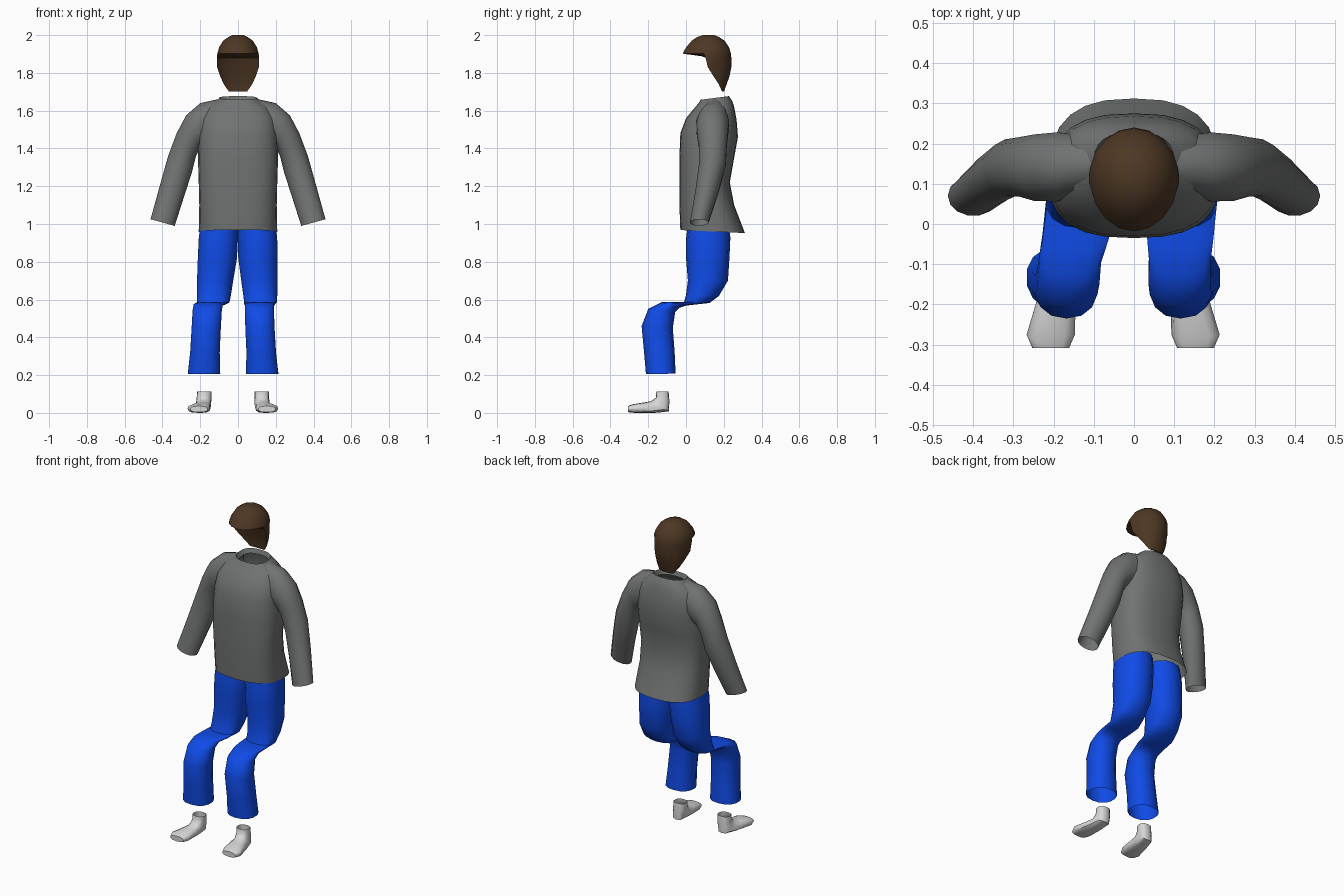
import bpy, bmesh, math
from mathutils import Vector


def material(name, rgb):
    m = bpy.data.materials.new(name)
    m.diffuse_color = (*rgb, 1)
    return m


BROWN = material("hair_brown", (0.075, 0.038, 0.017))
GREY = material("sweater_grey", (0.165, 0.172, 0.17))
BLUE = material("denim_blue", (0.005, 0.07, 0.8))
WHITE = material("shoe_white", (0.68, 0.68, 0.68))


def signed_pow(v, p):
    return math.copysign(abs(v) ** p, v)


def oval(a, b, axis, half, n, p=1.0):
    """Rounded ring running through a and b, widened by half along axis."""
    a, b, axis = Vector(a), Vector(b), Vector(axis)
    pts = []
    for i in range(n):
        t = 2 * math.pi * i / n
        pts.append((a + b) / 2 + (a - b) / 2 * signed_pow(math.cos(t), p)
                   + axis * half * signed_pow(math.sin(t), p))
    return pts


def loft(name, rings, mat, cap_start=False, cap_end=False, angle=50):
    bm = bmesh.new()
    rows = [[bm.verts.new(c) for c in r] for r in rings]
    n = len(rows[0])
    for r, s in zip(rows, rows[1:]):
        for i in range(n):
            j = (i + 1) % n
            bm.faces.new((r[i], r[j], s[j], s[i]))
    if cap_start:
        bm.faces.new(rows[0])
    if cap_end:
        bm.faces.new(rows[-1])
    bmesh.ops.recalc_face_normals(bm, faces=bm.faces)
    # open shells: make sure the outside faces out at the widest point
    bm.faces.ensure_lookup_table()
    mid = sum((v.co for v in rows[1]), Vector()) / n
    f = bm.faces[n]
    if f.normal.dot(f.calc_center_median() - mid) < 0:
        bmesh.ops.reverse_faces(bm, faces=bm.faces)
    me = bpy.data.meshes.new(name)
    bm.to_mesh(me)
    bm.free()
    me.materials.append(mat)
    ob = bpy.data.objects.new(name, me)
    bpy.context.collection.objects.link(ob)
    bpy.ops.object.select_all(action='DESELECT')
    ob.select_set(True)
    bpy.context.view_layer.objects.active = ob
    bpy.ops.object.shade_smooth_by_angle(angle=math.radians(angle))
    return ob


X, Y = (1, 0, 0), (0, 1, 0)

# sweater body, hem to folded collar: front (y, z), back (y, z), half width
body = [
    ((-.03, .968), (.312, .952), .208),
    ((-.035, 1.10), (.255, 1.10), .205),
    ((-.035, 1.22), (.232, 1.22), .208),
    ((-.035, 1.35), (.255, 1.35), .212),
    ((-.03, 1.48), (.275, 1.46), .208),
    ((0, 1.56), (.268, 1.55), .198),
    ((.05, 1.62), (.255, 1.62), .165),
    ((.07, 1.645), (.245, 1.65), .12),
    ((.078, 1.658), (.228, 1.677), .10),
    ((.088, 1.63), (.218, 1.65), .085),
]
loft("sweater_body", [oval((0, *f), (0, *b), X, w, 24, .78) for f, b, w in body],
     GREY)

# sleeves: outer (x, z), inner (x, z), y centre, half depth
sleeve = [
    ((.10, 1.662), (.12, 1.44), .150, .07),
    ((.20, 1.64), (.18, 1.41), .142, .088),
    ((.275, 1.575), (.203, 1.40), .140, .085),
    ((.325, 1.48), (.222, 1.36), .142, .076),
    ((.37, 1.36), (.245, 1.27), .140, .072),
    ((.412, 1.21), (.287, 1.14), .112, .063),
    ((.463, 1.025), (.335, .99), .070, .050),
]
for side, s in (("right", 1), ("left", -1)):
    loft(side + "_sleeve",
         [oval((s * o[0], y, o[1]), (s * i[0], y, i[1]), Y, d, 14)
          for o, i, y, d in sleeve], GREY)

# trouser legs, waist to hem:
# front (y, z), back (y, z), x centre, sideways shift, half width
leg = [
    ((.01, 1.0), (.225, 1.0), .100, 0, .100),
    ((0, .92), (.235, .93), .104, 0, .106),
    ((0, .82), (.230, .82), .107, -.002, .106),
    ((.01, .70), (.222, .70), .117, -.004, .098),
    ((0, .625), (.175, .62), .123, -.005, .092),
    ((-.01, .588), (.125, .582), .125, -.006, .088),
    ((-.06, .588), (.0, .568), .130, -.015, .084),
    ((-.13, .586), (-.035, .557), .136, -.022, .078),
    ((-.20, .55), (-.057, .535), .138, -.025, .079),
    ((-.235, .46), (-.07, .45), .142, -.026, .079),
    ((-.222, .32), (-.06, .32), .149, -.026, .080),
    ((-.212, .205), (-.055, .208), .154, -.026, .088),
]
# shoes, ankle to toe, same layout
shoe = [
    ((-.157, .112), (-.092, .112), .152, -.027, .038),
    ((-.160, .080), (-.088, .065), .153, -.027, .039),
    ((-.185, .062), (-.090, .008), .157, -.027, .041),
    ((-.225, .055), (-.165, .000), .167, -.027, .049),
    ((-.280, .046), (-.270, .000), .180, -.027, .060),
    ((-.308, .036), (-.308, .004), .180, -.027, .046),
]
for side, s in (("right", 1), ("left", -1)):
    loft(side + "_trouser_leg",
         [oval((s * c + d, *f), (s * c + d, *b), X, w, 14, .88)
          for f, b, c, d, w in leg], BLUE)
    loft(side + "_shoe",
         [oval((s * c + d, *f), (s * c + d, *b), X, w, 12, .75)
          for f, b, c, d, w in shoe], WHITE, cap_end=True)

# hair, crown to nape: z, y centre, front depth, back depth, half width
# negative front depths hollow out the face opening
hair = [
    (2.0, .12, .03, .03, .03),
    (1.99, .12, .06, .055, .052),
    (1.97, .12, .09, .085, .08),
    (1.935, .12, .12, .108, .102),
    (1.902, .12, .138, .118, .111),
    (1.88, .095, -.05, .145, .114),
    (1.83, .105, -.06, .135, .112),
    (1.78, .14, -.04, .09, .095),
    (1.74, .17, -.02, .045, .076),
    (1.702, .19, -.003, .012, .05),
]
rings = []
for z, c, f, b, w in hair:
    ring = []
    for i in range(18):
        t = 2 * math.pi * i / 18
        k = math.cos(t)
        ring.append(Vector((w * math.sin(t), c + (b * k if k > 0 else f * k), z)))
    rings.append(ring)
loft("hair", rings, BROWN, cap_start=True, cap_end=True, angle=40)
